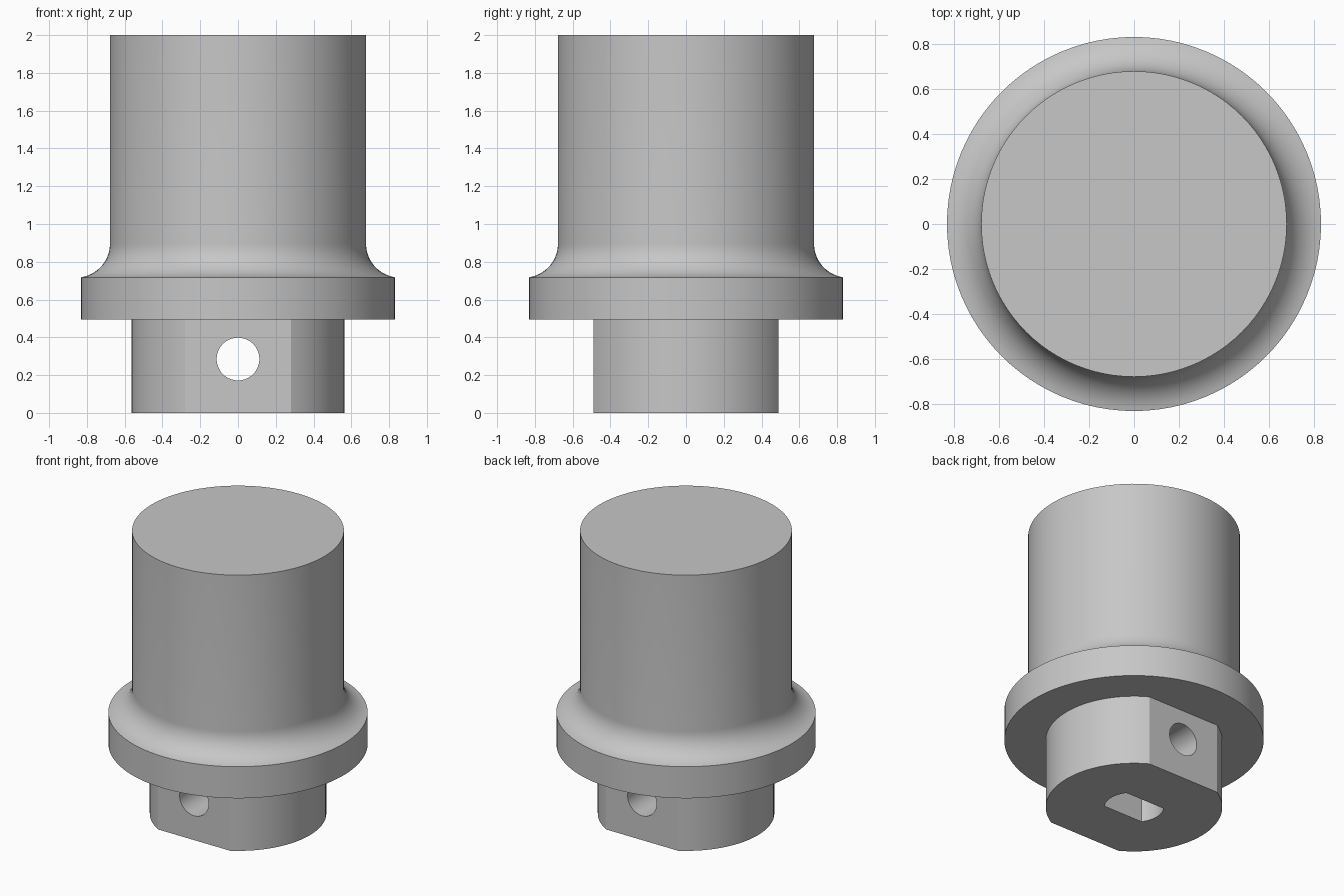
import bpy
import bmesh
from math import sin, cos, asin, pi, radians, tau
from mathutils import Matrix

SEG = 96

cube = bpy.data.objects.get("Cube")
if cube:
    bpy.data.objects.remove(cube, do_unlink=True)

grey = bpy.data.materials.new("plain grey")
grey.use_nodes = True
grey.diffuse_color = (0.57, 0.57, 0.57, 1)
grey.node_tree.nodes["Principled BSDF"].inputs["Base Color"].default_value = grey.diffuse_color


def make_object(name, bm):
    bmesh.ops.recalc_face_normals(bm, faces=bm.faces)
    mesh = bpy.data.meshes.new(name)
    bm.to_mesh(mesh)
    bm.free()
    mesh.materials.append(grey)
    obj = bpy.data.objects.new(name, mesh)
    bpy.context.collection.objects.link(obj)
    return obj


def activate(obj):
    bpy.ops.object.select_all(action='DESELECT')
    obj.select_set(True)
    bpy.context.view_layer.objects.active = obj


def smooth(obj):
    activate(obj)
    bpy.ops.object.shade_smooth_by_angle(angle=radians(25))


def revolve(name, profile):
    """Solid of revolution about z with flat end caps."""
    bm = bmesh.new()
    rings = [[bm.verts.new((r * cos(tau * i / SEG), r * sin(tau * i / SEG), z))
              for i in range(SEG)] for r, z in profile]
    for low, high in zip(rings, rings[1:]):
        for i in range(SEG):
            j = (i + 1) % SEG
            bm.faces.new((low[i], low[j], high[j], high[i]))
    bm.faces.new(rings[0])
    bm.faces.new(rings[-1])
    return make_object(name, bm)


def double_flat_prism(name, radius, flat, bottom, top, steps=32):
    """Round bar with two parallel flats at y = +flat and y = -flat."""
    limit = asin(flat / radius)
    angles = [-limit + 2 * limit * i / steps for i in range(steps + 1)]
    angles += [a + pi for a in angles]
    bm = bmesh.new()
    base = bm.faces.new([bm.verts.new((radius * cos(a), radius * sin(a), bottom))
                         for a in angles])
    extruded = bmesh.ops.extrude_face_region(bm, geom=[base], use_keep_orig=True)
    moved = [v for v in extruded["geom"] if isinstance(v, bmesh.types.BMVert)]
    bmesh.ops.translate(bm, verts=moved, vec=(0, 0, top - bottom))
    return make_object(name, bm)


def cut(target, cutter):
    cutter.hide_render = True
    mod = target.modifiers.new("cut", 'BOOLEAN')
    mod.operation = 'DIFFERENCE'
    mod.solver = 'EXACT'
    mod.object = cutter
    activate(target)
    bpy.ops.object.modifier_apply(modifier=mod.name)
    bpy.data.objects.remove(cutter, do_unlink=True)


# Round body: flange, concave fillet and upper shaft in one profile
FILLET = 0.18
SHAFT = 0.678
fillet = [(SHAFT + FILLET - FILLET * cos(a), 0.896 - FILLET * sin(a))
          for a in (radians(81 * i / 14) for i in range(14, -1, -1))]
profile = [(0.83, 0.495), (0.83, 0.718)] + fillet[1:] + [(SHAFT, 2.0)]
body = revolve("flanged_shaft", profile)
smooth(body)

# Lower boss with two flats, a matching socket and a cross hole
boss = double_flat_prism("lower_boss", 0.565, 0.49, 0.0, 0.495)
cut(boss, double_flat_prism("socket_cutter", 0.19, 0.11, -0.1, 0.6))

bm = bmesh.new()
bmesh.ops.create_cone(bm, cap_ends=True, segments=64, radius1=0.113, radius2=0.113, depth=2,
                      matrix=Matrix.Translation((0, 0, 0.285)) @ Matrix.Rotation(pi / 2, 4, 'X'))
cut(boss, make_object("cross_hole_cutter", bm))
smooth(boss)
